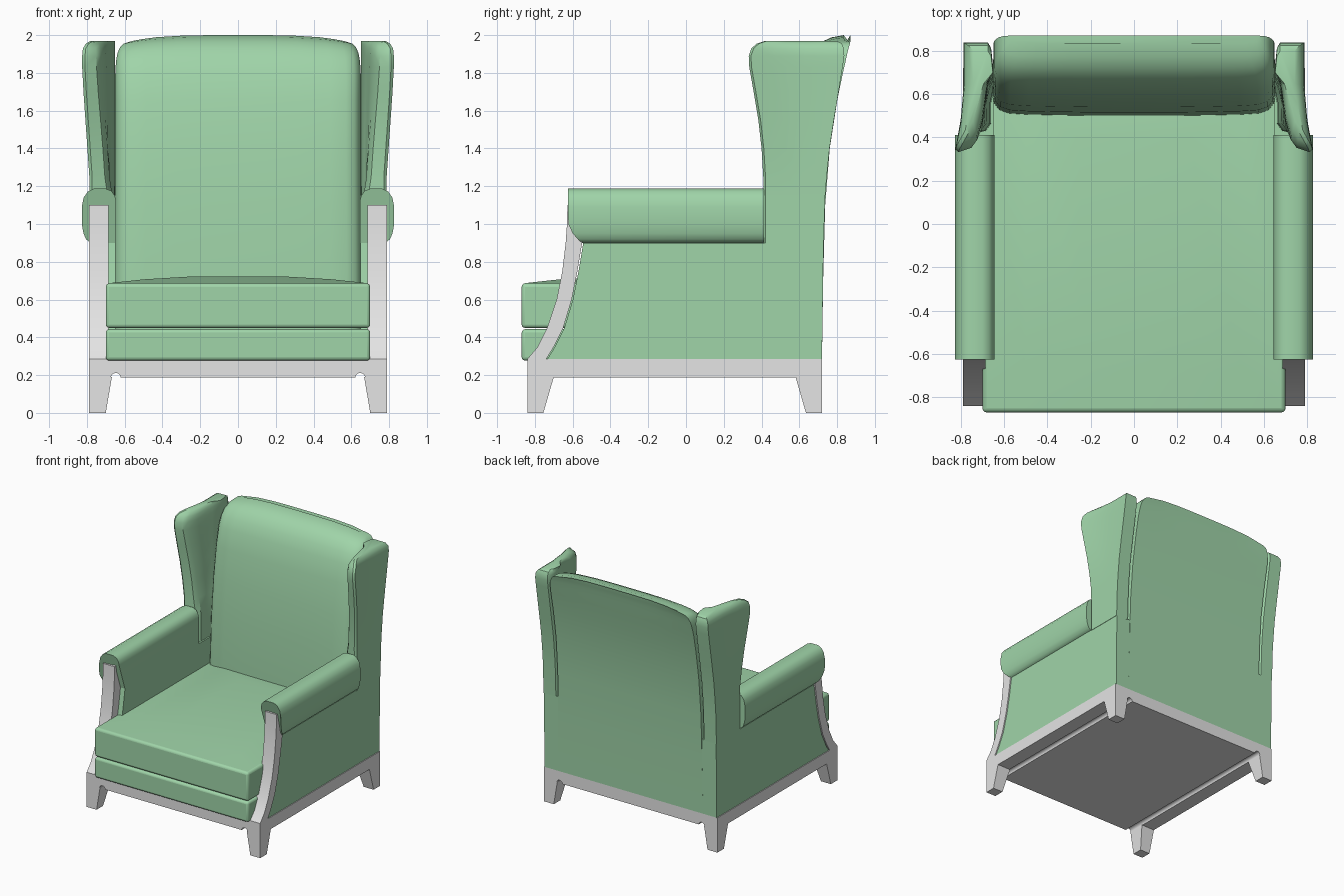
import bpy, bmesh, math

cube = bpy.data.objects.get("Cube")
if cube:
    bpy.data.objects.remove(cube, do_unlink=True)


def make_material(name, rgb):
    mat = bpy.data.materials.new(name)
    mat.use_nodes = True
    color = (*rgb, 1)
    mat.diffuse_color = color
    mat.node_tree.nodes["Principled BSDF"].inputs["Base Color"].default_value = color
    return mat


FABRIC = make_material("green fabric", (0.35, 0.66, 0.395))
FRAME = make_material("pale grey frame", (0.78, 0.78, 0.78))


def loft(name, rings, mat, mirror=False, bevel=0, angle=35):
    """Skin a stack of matching closed rings, with both ends capped."""
    bm = bmesh.new()
    loops = [[bm.verts.new(p) for p in ring] for ring in rings]
    n = len(loops[0])
    for a, b in zip(loops, loops[1:]):
        for i in range(n):
            j = (i + 1) % n
            bm.faces.new((a[i], a[j], b[j], b[i]))
    bm.faces.new(loops[0])
    bm.faces.new(loops[-1])
    bmesh.ops.recalc_face_normals(bm, faces=bm.faces)
    mesh = bpy.data.meshes.new(name)
    bm.to_mesh(mesh)
    bm.free()
    mesh.materials.append(mat)
    obj = bpy.data.objects.new(name, mesh)
    bpy.context.collection.objects.link(obj)
    bpy.ops.object.select_all(action='DESELECT')
    obj.select_set(True)
    bpy.context.view_layer.objects.active = obj
    bpy.ops.object.shade_smooth_by_angle(angle=math.radians(angle))
    if bevel:
        mod = obj.modifiers.new("soft edges", 'BEVEL')
        mod.width, mod.segments, mod.limit_method = bevel, 3, 'ANGLE'
        mod.angle_limit = math.radians(40)
    if mirror:
        obj.modifiers.new("mirror", 'MIRROR')
    return obj


def rect(x0, x1, y0, y1, z):
    return [(x0, y0, z), (x1, y0, z), (x1, y1, z), (x0, y1, z)]


# Base frame: a slab with a round groove near each side of its underside
def groove(cx):
    steps = [math.pi * i / 10 for i in range(11)]
    return [(cx - 0.026 * math.cos(t), 0.187 + 0.024 * math.sin(t)) for t in steps]


section = [(-0.79, 0.187)] + groove(-0.647) + groove(0.647)
section += [(0.79, 0.187), (0.79, 0.285), (-0.79, 0.285)]
loft("base_frame", [[(x, y, z) for x, z in section] for y in (-0.84, 0.72)], FRAME)

# Tapered legs
for name, outer, way in (("front_legs", -0.84, 1), ("back_legs", 0.72, -1)):
    loft(name, [rect(0.70, 0.79, outer, outer + way * 0.085, 0),
                rect(0.668, 0.79, outer, outer + way * 0.14, 0.19)], FRAME, mirror=True)

# Curved front posts: height, front, back
post = [(0.285, -0.84, -0.74), (0.35, -0.785, -0.70), (0.45, -0.735, -0.65),
        (0.6, -0.685, -0.605), (0.75, -0.655, -0.575), (0.9, -0.637, -0.55),
        (1.0, -0.63, -0.55), (1.1, -0.628, -0.55)]
loft("arm_posts", [rect(0.685, 0.79, f, b, z) for z, f, b in post], FRAME, mirror=True)

# Upholstered side panels follow the posts
loft("side_panels", [rect(0.648, 0.784, b + 0.006, 0.72 + 0.012 * (z - 0.285), z)
                     for z, f, b in post[:6]], FABRIC, mirror=True)

# Rolled arms with the lower front tucked back
roll = [(0.645, 0.9), (0.645, 1.12), (0.652, 1.15), (0.67, 1.175), (0.70, 1.187),
        (0.765, 1.187), (0.795, 1.172), (0.817, 1.14), (0.827, 1.09), (0.827, 1.0),
        (0.818, 0.95), (0.805, 0.92), (0.787, 0.905), (0.77, 0.9)]


def tuck(z):
    return -0.625 + 0.075 * max(0, (1.02 - z) / 0.12) ** 2


loft("arm_rolls", [[(x, tuck(z), z) for x, z in roll],
                   [(x, 0.412, z) for x, z in roll]], FABRIC, mirror=True)


# Wings: height, front, back, inner face, trim of the outer edge
def wing_ring(z, front, back, inner, trim):
    k = min(1, max(0, (z - 1.25) / 0.55))
    flare = 0.038 * k
    out = 0.787 - trim
    mid = front + 0.6 * (back - front)
    return [(out, back, z), (out, mid, z), (out + flare * 0.4, front + 0.13, z),
            (out + flare, front + 0.012, z), (out + flare - 0.015, front, z),
            (inner + flare + 0.025, front + 0.02, z), (inner + flare, front + 0.055, z),
            (inner + flare * 0.3, front + 0.15, z), (inner - 0.01, mid, z),
            (0.652, back - 0.1, z), (0.66, back - 0.025, z), (0.675, back, z)]


wing = [(0.895, 0.41, 0.728, 0.66, 0), (1.15, 0.41, 0.737, 0.665, 0),
        (1.25, 0.409, 0.745, 0.68, 0), (1.4, 0.40, 0.76, 0.68, 0),
        (1.55, 0.383, 0.783, 0.682, 0), (1.7, 0.358, 0.808, 0.684, 0),
        (1.83, 0.335, 0.829, 0.686, 0), (1.89, 0.332, 0.838, 0.688, 0),
        (1.93, 0.346, 0.836, 0.69, 0.004), (1.955, 0.375, 0.825, 0.695, 0.02),
        (1.97, 0.42, 0.80, 0.705, 0.045)]
loft("wings", [wing_ring(*row) for row in wing], FABRIC, mirror=True)


# Backrest: height, front, back, half width
def back_ring(z, front, back, half):
    crown = 0.035 * max(0, (z - 1.75) / 0.25)
    depth = back - front
    shape = [(-1, 0.75), (-1, 0.42), (-0.985, 0.25), (-0.95, 0.12), (-0.88, 0.05),
             (-0.75, 0.025), (-0.5, 0.01), (-0.25, 0), (0, 0)]
    shape += [(-x, t) for x, t in reversed(shape[:-1])]
    shape += [(x / 4, 1) for x in range(4, -5, -1)]
    return [(x * half, front + t * depth, z - crown * x ** 4) for x, t in shape]


backrest = [(0.285, 0.50, 0.72, 0.66), (0.7, 0.50, 0.726, 0.655), (1.1, 0.515, 0.737, 0.652),
            (1.4, 0.54, 0.761, 0.65), (1.65, 0.575, 0.80, 0.65), (1.8, 0.61, 0.829, 0.65),
            (1.88, 0.645, 0.845, 0.646), (1.93, 0.68, 0.854, 0.638),
            (1.965, 0.72, 0.862, 0.625), (1.988, 0.77, 0.868, 0.605), (2.0, 0.835, 0.87, 0.575)]
loft("backrest", [back_ring(*row) for row in backrest], FABRIC)

# Lower back panel closes the gap behind the side panels
loft("back_panel", [rect(-0.784, 0.784, 0.66, 0.72, 0.285),
                    rect(-0.784, 0.784, 0.66, 0.728, 0.9)], FABRIC)

# Seat base and crowned seat cushion
loft("seat_base", [rect(-0.70, 0.70, -0.87, 0.6, z) for z in (0.277, 0.443)],
     FABRIC, bevel=0.018)
loft("seat_cushion", [rect(-0.70 + i, 0.70 - i, -0.87 + i, 0.62 - i / 2, z)
                      for i, z in ((0, 0.45), (0, 0.685), (0.2, 0.707), (0.45, 0.722))],
     FABRIC, bevel=0.018)
